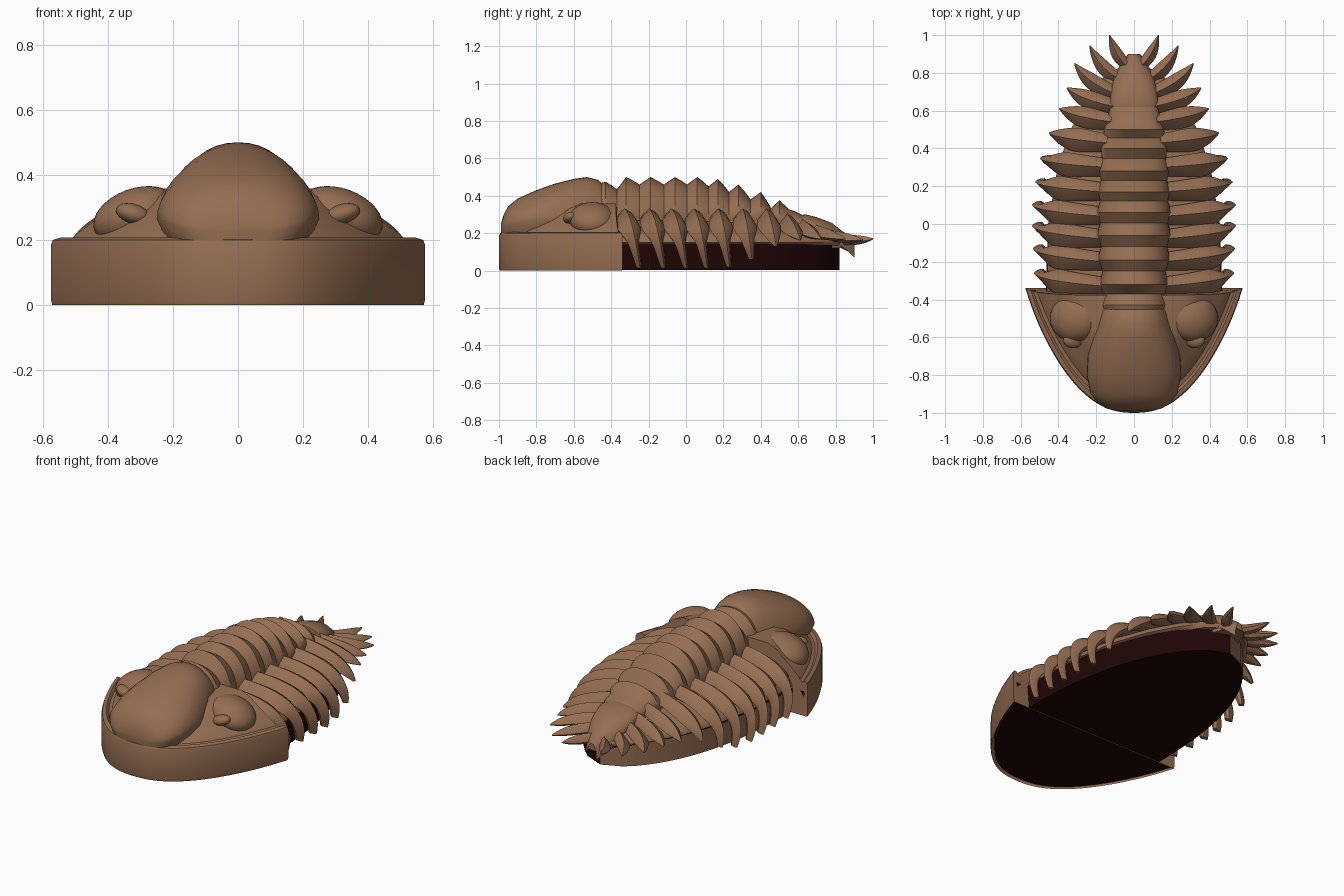
import bpy, bmesh, math
from mathutils import Vector

cube = bpy.data.objects.get("Cube")
if cube:
    bpy.data.objects.remove(cube)


def material(name, colour):
    m = bpy.data.materials.new(name)
    m.use_nodes = True
    m.diffuse_color = colour
    m.node_tree.nodes["Principled BSDF"].inputs["Base Color"].default_value = colour
    return m


brown = material("fossil brown", (0.30, 0.155, 0.085, 1))
dark = material("dark maroon", (0.014, 0.0015, 0.0015, 1))


def finish(name, bm, mat, angle=35, mirror=False):
    bmesh.ops.recalc_face_normals(bm, faces=bm.faces)
    mesh = bpy.data.meshes.new(name)
    bm.to_mesh(mesh)
    bm.free()
    mesh.materials.append(mat)
    ob = bpy.data.objects.new(name, mesh)
    bpy.context.collection.objects.link(ob)
    bpy.ops.object.select_all(action='DESELECT')
    ob.select_set(True)
    bpy.context.view_layer.objects.active = ob
    bpy.ops.object.shade_smooth_by_angle(angle=math.radians(angle))
    if mirror:
        ob.modifiers.new("Mirror", 'MIRROR')
    return ob


def loft(bm, sections, closed=True, caps=True):
    rows = [[bm.verts.new(p) for p in s] for s in sections]
    n = len(rows[0])
    for a, b in zip(rows, rows[1:]):
        for i in range(n if closed else n - 1):
            j = (i + 1) % n
            bm.faces.new((a[i], a[j], b[j], b[i]))
    if caps:
        bm.faces.new(rows[0])
        bm.faces.new(rows[-1])
    return rows


def arch(y, w, low, mid, top, steps=20):
    # Cross-section: short tucked-in skirt below a rounded arch
    pts = [Vector((0.88 * w, y, low))]
    for i in range(steps + 1):
        a = math.pi * i / steps
        c = math.cos(a)
        pts.append(Vector((math.copysign(abs(c) ** 0.92, c) * w, y,
                           mid + (top - mid) * max(0, math.sin(a)))))
    return pts + [Vector((-0.88 * w, y, low))]


def ellipsoid(name, centre, radii, tilt=0):
    bm = bmesh.new()
    bmesh.ops.create_uvsphere(bm, u_segments=28, v_segments=16, radius=1)
    for v in bm.verts:
        p = Vector((v.co.x * radii[0], v.co.y * radii[1], v.co.z * radii[2]))
        p.x, p.z = (p.x * math.cos(tilt) + p.z * math.sin(tilt),
                    p.z * math.cos(tilt) - p.x * math.sin(tilt))
        v.co = p + Vector(centre)
    return finish(name, bm, brown, mirror=True)


# Head shield: parabolic outline, upright wall, rim, groove and raised cheeks
BACK = -0.375


def head_arc(s, z, steps=28):
    pts = []
    for i in range(-steps, steps + 1):
        v = (abs(i) / steps) ** 2.2
        x = math.copysign(0.575 * v ** 0.43, i)
        y = BACK + (-1 + 0.625 * v - BACK) * s + 0.035 * v ** 6 * s ** 8
        pts.append(Vector((x * s, y, z)))
    return pts


bm = bmesh.new()
levels = [(0.993, 0.0), (1, 0.015), (1, 0.185), (0.99, 0.2), (0.95, 0.207),
          (0.925, 0.194), (0.89, 0.2), (0.87, 0.215), (0.8, 0.245),
          (0.7, 0.288), (0.6, 0.333), (0.5, 0.358), (0.2, 0.36)]
rows = loft(bm, [head_arc(s, z) for s, z in levels], closed=False, caps=False)
bm.faces.new(rows[-1])
bm.faces.new([r[0] for r in rows] + [r[-1] for r in reversed(rows)])
finish("head_shield", bm, brown)

# Swollen central lobe of the head
bm = bmesh.new()
lobe = [(-0.99, 0.1, 0.25), (-0.975, 0.15, 0.3), (-0.95, 0.19, 0.345),
        (-0.9, 0.23, 0.385), (-0.8, 0.25, 0.43), (-0.7, 0.245, 0.465),
        (-0.6, 0.225, 0.49), (-0.53, 0.2, 0.5), (-0.47, 0.185, 0.485),
        (-0.43, 0.17, 0.45)]
loft(bm, [arch(y, w, 0.2, 0.225 + 0.04 * min(1, (y + 1) * 8), top)
          for y, w, top in lobe])
finish("head_lobe", bm, brown)

# Cheek swellings and eyes
ellipsoid("cheek_swellings", (0.315, -0.5, 0.275), (0.135, 0.125, 0.083), 0.35)
ellipsoid("eyes", (0.322, -0.615, 0.28), (0.055, 0.042, 0.03), -0.3)

# Ringed axis down the back, one sharp crest per segment
bm = bmesh.new()
crests = [(-0.43, 0.178, 0.475), (-0.32, 0.18, 0.5), (-0.19, 0.19, 0.5),
          (-0.06, 0.195, 0.5), (0.06, 0.195, 0.5), (0.17, 0.19, 0.49),
          (0.28, 0.185, 0.46), (0.4, 0.175, 0.42), (0.5, 0.16, 0.375)]
sections = [arch(-0.5, 0.16, 0.2, 0.27, 0.455)]
for (y, w, top), (y2, w2, top2) in zip(crests, crests[1:]):
    d = y2 - y
    low_top = min(top, top2) - 0.04
    sections += [arch(y, w, 0.2, 0.285, top),
                 arch(y + 0.3 * d, w * 0.97, 0.2, 0.28, (top + low_top) / 2),
                 arch(y + 0.55 * d, w * 0.92, 0.2, 0.275, low_top)]
tail = [(0.5, 0.16, 0.375), (0.555, 0.135, 0.325), (0.58, 0.135, 0.318),
        (0.62, 0.125, 0.298), (0.64, 0.128, 0.3), (0.7, 0.122, 0.285),
        (0.78, 0.105, 0.255), (0.83, 0.08, 0.215), (0.87, 0.06, 0.185),
        (0.9, 0.03, 0.16)]
sections += [arch(y, w, 0.12, min(0.27, top - 0.03) - 0.15 * max(0, y - 0.5), top)
             for y, w, top in tail]
loft(bm, sections)
finish("axis_rings", bm, brown, 28)

# Sloping body under the ribs
bm = bmesh.new()
body = [(-0.38, 0.46, 0.275), (0, 0.455, 0.275), (0.3, 0.405, 0.265),
        (0.5, 0.335, 0.245), (0.66, 0.25, 0.225), (0.78, 0.16, 0.195),
        (0.84, 0.06, 0.165)]
loft(bm, [arch(y, w, 0.135, 0.15, top) for y, w, top in body])
finish("body", bm, brown)

# Paired ribs: root y, tip x, tip y, tip z
ribs = [(-0.33, 0.49, -0.25, 0.015), (-0.2, 0.495, -0.12, 0.015),
        (-0.08, 0.5, 0.0, 0.015), (0.04, 0.5, 0.11, 0.015),
        (0.17, 0.485, 0.23, 0.02), (0.3, 0.475, 0.35, 0.06),
        (0.43, 0.445, 0.48, 0.13), (0.54, 0.395, 0.61, 0.165),
        (0.62, 0.355, 0.72, 0.17), (0.68, 0.315, 0.85, 0.17),
        (0.75, 0.235, 0.945, 0.165), (0.83, 0.13, 1.0, 0.17)]
rib_profile = [(-1, -0.5), (-0.6, 0.25), (0, 1), (0.6, 0.55),
               (1, -0.4), (0.5, -1), (-0.5, -1)]
STEPS = 18
for k, (ry, tx, ty, tz) in enumerate(ribs):
    rear = max(0, k - 6)
    droop = max(0, 0.16 - tz) / 0.145
    root = Vector((0.14 - 0.022 * rear, ry, 0.295 - 0.026 * rear))
    tip = Vector((tx, ty, tz))
    # Front ribs bend down at the flank, rear ones hook backwards
    knee = Vector((tx * (0.78 + 0.36 * droop), ry + (ty - ry) * 0.35,
                   0.25 + 0.035 * droop - 0.018 * rear))
    run = tip - root
    side = Vector((-run.y, run.x, 0)).normalized()
    width = 0.062 - 0.006 * rear
    height = 0.038 - 0.002 * rear
    sections = []
    for i in range(STEPS + 1):
        t = i / STEPS
        p = root * (1 - t) ** 2 + knee * 2 * t * (1 - t) + tip * t * t
        tangent = ((knee - root) * (1 - t) + (tip - knee) * t).normalized()
        normal = tangent.cross(side).normalized()
        taper = 1 - t ** (3.5 + droop) * (0.9 - 0.5 * droop)
        # Drooping ribs narrow where they turn down
        bend = min(1, max(0, (t - 0.4) / 0.35))
        w = width * (0.75 + 0.3 * math.sin(math.pi * t)) * taper
        w *= 1 - 0.5 * droop * bend * bend * (3 - 2 * bend)
        sections.append([p + side * (a * w) + normal * (b * height * taper)
                         for a, b in rib_profile])
    bm = bmesh.new()
    loft(bm, sections)
    finish("rib_pair_%02d" % (k + 1), bm, brown, 40, mirror=True)

# Dark base slab beneath everything, with a brown wall on the right flank
bm = bmesh.new()
flank = []
for i in range(25):
    r = i / 24
    flank.append((0.465 * max(0, 1 - r ** 2.4) ** 0.6, -0.36 + 1.18 * r))
outline = [(p.x, p.y) for p in head_arc(0.96, 0)]
outline += flank + [(-x, y) for x, y in reversed(flank[:-1])]
loft(bm, [[Vector((x, y, z)) for x, y in outline] for z in (0.003, 0.14)])
slab = finish("base_slab", bm, dark)
slab.data.materials.append(brown)
for face in slab.data.polygons:
    if face.normal.x < -0.2 and face.center.y > -0.3:
        face.material_index = 1
